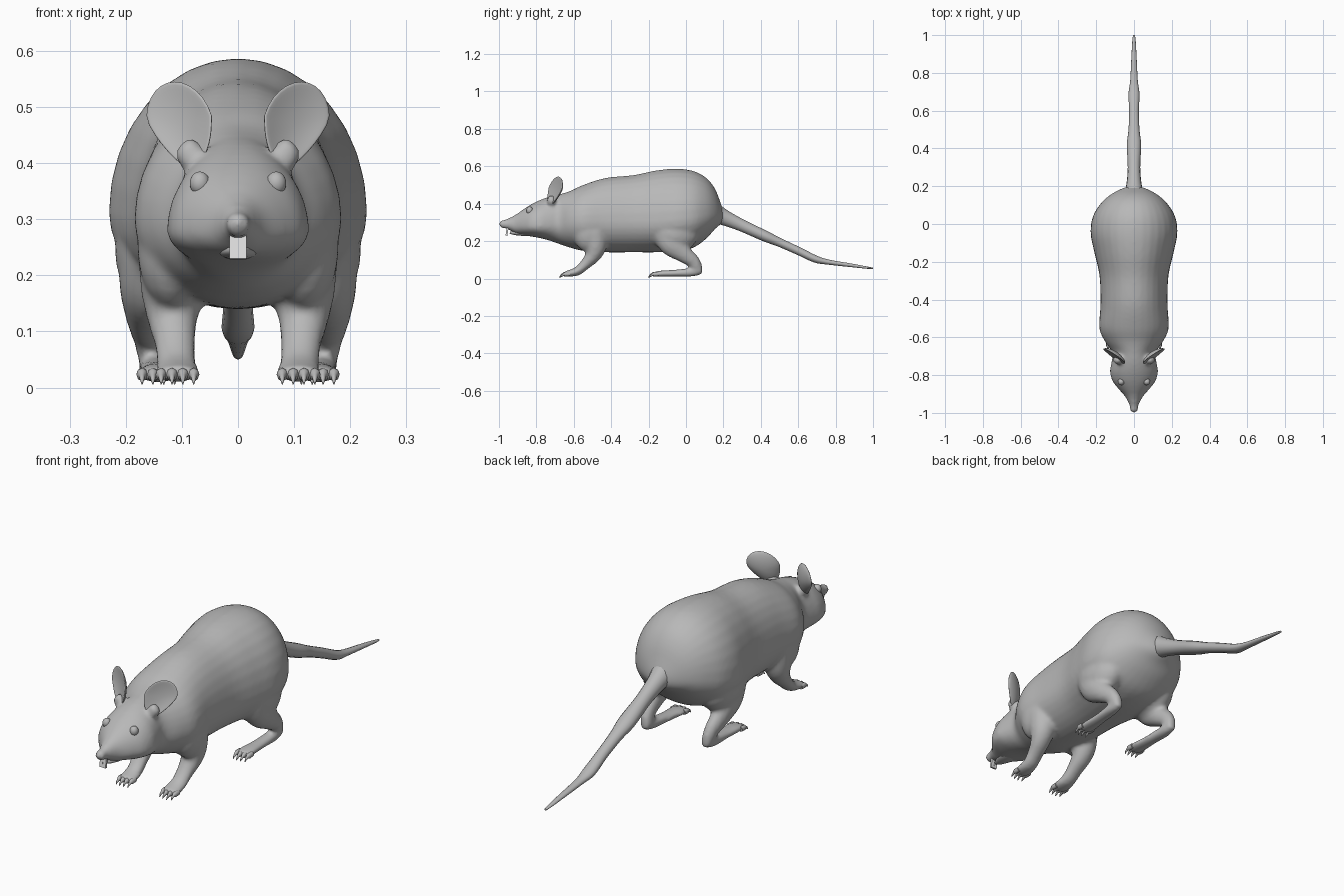
import bpy, bmesh, math
from mathutils import Vector, Matrix

if "Cube" in bpy.data.objects:
    bpy.data.objects.remove(bpy.data.objects["Cube"])


def material(name, v):
    m = bpy.data.materials.new(name)
    m.diffuse_color = (v, v, v, 1)
    m.use_nodes = True
    m.node_tree.nodes["Principled BSDF"].inputs["Base Color"].default_value = m.diffuse_color
    return m


GREY = material("grey_fur", 0.48)
PALE = material("pale_tooth", 0.75)


def finish(bm, name, mat, angle=60):
    bmesh.ops.recalc_face_normals(bm, faces=bm.faces[:])
    me = bpy.data.meshes.new(name)
    bm.to_mesh(me)
    bm.free()
    ob = bpy.data.objects.new(name, me)
    bpy.context.collection.objects.link(ob)
    me.materials.append(mat)
    me.polygons.foreach_set("use_smooth", [True] * len(me.polygons))
    if angle:
        bpy.ops.object.select_all(action='DESELECT')
        ob.select_set(True)
        bpy.context.view_layer.objects.active = ob
        bpy.ops.object.shade_smooth_by_angle(angle=math.radians(angle))
    return ob


def spline(pts, steps):
    """Smooth interpolation of equal-length tuples (Catmull-Rom)."""
    out = []
    for i in range(len(pts) - 1):
        a, b, c, d = (pts[max(i - 1, 0)], pts[i], pts[i + 1], pts[min(i + 2, len(pts) - 1)])
        for k in range(steps):
            t = k / steps
            out.append([0.5 * (2 * q + (r - p) * t + (2 * p - 5 * q + 4 * r - s) * t * t
                               + (3 * q - p - 3 * r + s) * t ** 3)
                        for p, q, r, s in zip(a, b, c, d)])
    return out + [list(pts[-1])]


def skin(bm, rings):
    rows = [[bm.verts.new(p) for p in ring] for ring in rings]
    n = len(rows[0])
    for a, b in zip(rows, rows[1:]):
        for i in range(n):
            bm.faces.new((a[i], a[(i + 1) % n], b[(i + 1) % n], b[i]))
    bm.faces.new(rows[0])
    bm.faces.new(rows[-1])


def tube(bm, pts, n=16, steps=4, side=1):
    """Tube through (x, y, z, half width, half height) stations."""
    st = spline(pts, steps)
    rings = []
    for i, (x, y, z, w, h) in enumerate(st):
        p, q = st[max(i - 1, 0)], st[min(i + 1, len(st) - 1)]
        t = Vector((0, q[1] - p[1], q[2] - p[2])).normalized()
        up = Vector((1, 0, 0)).cross(t)
        ring = []
        for k in range(n):
            a = 2 * math.pi * k / n
            v = Vector((x + w * math.cos(a), y, z)) + up * h * math.sin(a)
            v.x *= side
            ring.append(v)
        rings.append(ring)
    skin(bm, rings)


def ball(bm, loc, size, u=20, v=12, rot=Matrix()):
    m = Matrix.Translation(loc) @ rot @ Matrix.Diagonal((*size, 1))
    bmesh.ops.create_uvsphere(bm, u_segments=u, v_segments=v, radius=1, matrix=m)


# Trunk and head stations: y, top, bottom, height of widest line, half width
TRUNK = [
    (-.985, .305, .275, .29, .014), (-.95, .322, .262, .288, .028),
    (-.91, .342, .240, .28, .05), (-.87, .37, .232, .28, .085),
    (-.83, .395, .225, .28, .115), (-.78, .42, .216, .28, .127),
    (-.73, .438, .203, .285, .119), (-.68, .45, .185, .29, .115),
    (-.62, .468, .165, .30, .155), (-.55, .50, .148, .30, .184),
    (-.43, .538, .14, .30, .178), (-.28, .553, .14, .30, .182),
    (-.16, .578, .14, .30, .208), (-.05, .587, .145, .31, .23),
    (.04, .575, .165, .32, .218), (.11, .537, .215, .335, .175),
    (.155, .48, .265, .34, .125), (.185, .405, .29, .335, .07),
    (.2, .36, .31, .33, .03)]
FRONT_LEG = [(.12, -.49, .25, .06, .07), (.117, -.485, .17, .056, .06),
             (.117, -.50, .12, .045, .042), (.112, -.54, .075, .037, .029),
             (.109, -.575, .043, .036, .025), (.108, -.61, .03, .039, .020),
             (.108, -.65, .024, .037, .014)]
SHANK = [(.15, -.10, .24, .06, .08), (.16, -.07, .185, .052, .072),
         (.163, -.01, .13, .038, .048), (.158, .04, .09, .03, .036),
         (.152, .06, .05, .026, .030), (.15, .06, .035, .022, .022)]
HIND_FOOT = [(.151, .085, .045, .02, .022), (.15, .03, .034, .028, .024),
             (.145, -.06, .028, .03, .019), (.142, -.13, .026, .037, .017),
             (.142, -.175, .022, .036, .013)]

# Body: trunk, head, legs and feet fused into one continuous skin
bm = bmesh.new()
rings = []
for y, top, bot, mid, w in spline(TRUNK, 4):
    ring = []
    for k in range(32):
        a = 2 * math.pi * k / 32
        s = math.sin(a)
        ring.append((w * math.cos(a), y, mid + s * ((top - mid) if s > 0 else (mid - bot))))
    rings.append(ring)
skin(bm, rings)
ball(bm, (0, -.976, .291), (.023, .024, .024))
for s in (-1, 1):
    tube(bm, FRONT_LEG, side=s)
    tube(bm, SHANK, side=s)
    tube(bm, HIND_FOOT, side=s)
    ball(bm, (s * .14, -.06, .245), (.08, .13, .105))        # thigh
    ball(bm, (s * .118, -.52, .25), (.062, .085, .11))       # shoulder
    ball(bm, (s * .085, -.72, .415), (.026, .024, .03))      # ear root
body = finish(bm, "body", GREY, 0)
r = body.modifiers.new("fuse", 'REMESH')
r.mode = 'VOXEL'
r.voxel_size = 0.009
r.use_smooth_shade = True
sm = body.modifiers.new("soften", 'SMOOTH')
sm.factor = 0.5
sm.iterations = 8

# Tail
bm = bmesh.new()
tube(bm, [(0, .15, .35, .06, .06), (0, .2, .328, .042, .044), (0, .3, .283, .033, .033),
          (0, .42, .228, .038, .030), (0, .5, .193, .029, .024), (0, .6, .148, .026, .022),
          (0, .69, .105, .029, .020), (0, .76, .088, .02, .014), (0, .88, .071, .014, .010),
          (0, .97, .058, .009, .006), (0, 1.0, .054, .005, .004)], n=14)
finish(bm, "tail", GREY)

for s, tag in ((-1, "left"), (1, "right")):
    # Ear: dished disc, narrow at the root, turned outward
    bm = bmesh.new()
    bmesh.ops.create_uvsphere(bm, u_segments=28, v_segments=16, radius=1)
    wide = Vector((s * .85, .53, 0))
    up = Vector((s * .12, .24, .96)).normalized()
    front = Vector((s * .53, -.85, .2)).normalized()
    for v in bm.verts:
        a, b, c = v.co
        r2 = a * a + b * b
        n = c * .014
        if c > 0:
            n -= .02 * max(0, 1 - r2) ** .8
        else:
            n -= .012 * (1 - r2)
        taper = .60 + .40 * min(1, (b + 1) / 1.2)
        v.co = (Vector((s * .103, -.702, .468)) + wide * a * .07 * taper
                - wide * .012 * max(0, -b) + up * b * .08 + front * n)
    finish(bm, tag + "_ear", GREY)

    # Eye
    bm = bmesh.new()
    ball(bm, (s * .068, -.836, .364), (.018, .018, .021))
    finish(bm, tag + "_eye", GREY)

    # Front tooth
    bm = bmesh.new()
    bmesh.ops.create_cube(bm, size=1, matrix=Matrix.Translation((s * .0078, -.957, .25))
                          @ Matrix.Rotation(-.15, 4, 'X') @ Matrix.Diagonal((.0148, .01, .042, 1)))
    finish(bm, tag + "_tooth", PALE, 30)

    # Toes with hooked claws
    for part, cx, cy in (("front", .108, -.648), ("hind", .142, -.172)):
        bm = bmesh.new()
        for i in range(4):
            o = (i - 1.5) / 1.5
            x, y = cx + o * .029, cy + .008 * abs(o)
            tube(bm, [(x, y + .02, .024, .010, .011), (x, y - .005, .023, .010, .012),
                      (x, y - .014, .021, .006, .007), (x, y - .024, .015, .004, .005),
                      (x, y - .032, .006, .001, .001)], n=8, steps=2, side=s)
        finish(bm, f"{tag}_{part}_toes", GREY)

# Lower lip
bm = bmesh.new()
tube(bm, [(0, -.942, .246, .008, .006), (0, -.92, .244, .02, .011),
          (0, -.88, .244, .035, .016), (0, -.84, .245, .04, .018)], n=14)
finish(bm, "lower_jaw", GREY)
